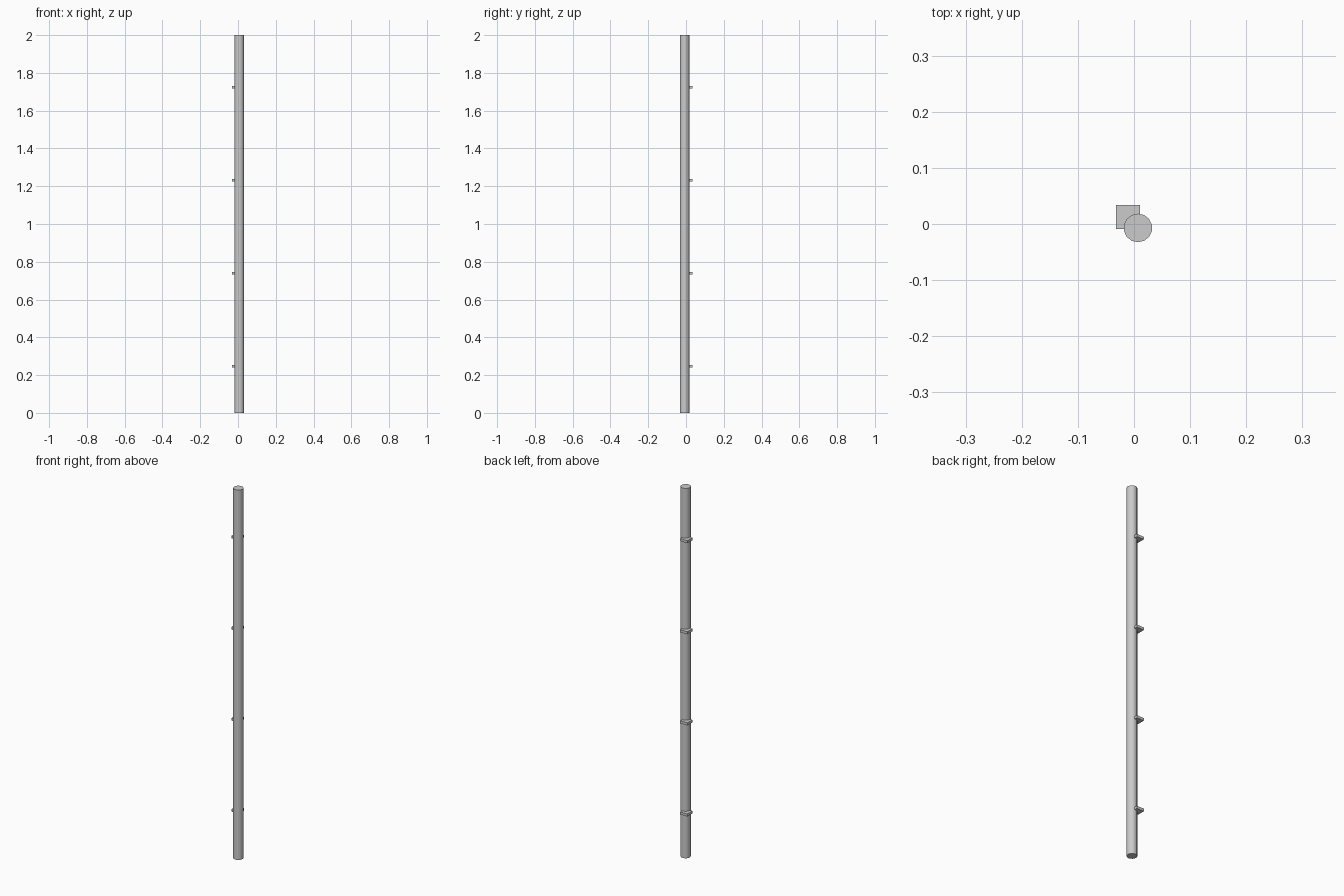
import bpy

if "Cube" in bpy.data.objects:
    bpy.data.objects.remove(bpy.data.objects["Cube"])

POLE_X, POLE_Y, RADIUS = 0.007, -0.007, 0.0255

# upright round pole
bpy.ops.mesh.primitive_cylinder_add(vertices=14, radius=RADIUS, depth=2.0,
                                    location=(POLE_X, POLE_Y, 1.0))
bpy.context.object.name = "pole"
bpy.ops.object.shade_smooth_by_angle()

# four small square tabs poking out of the back left of the pole
for i in range(4):
    bpy.ops.mesh.primitive_cube_add(size=1, location=(-0.0105, 0.0125, 0.247 + i * 0.4925))
    tab = bpy.context.object
    tab.name = f"tab_{i + 1}"
    tab.scale = (0.043, 0.043, 0.014)
